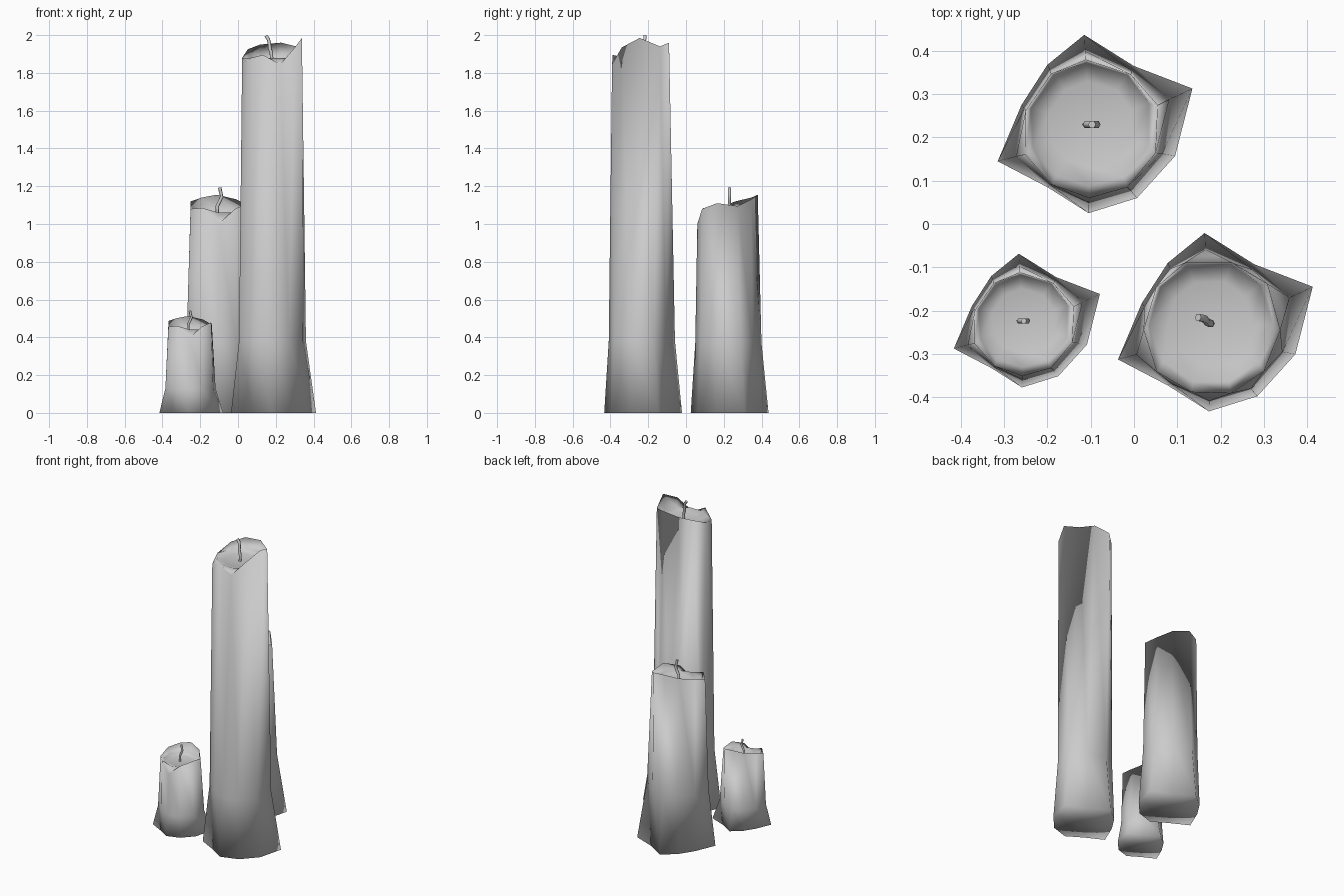
import bpy, bmesh, math
from mathutils import Vector

if "Cube" in bpy.data.objects:
    bpy.data.objects.remove(bpy.data.objects["Cube"])

# Irregular ten-sided foot of a candle, clockwise from the back, about its wick
FOOT = [(-.015, .207), (.1, .135), (.235, .083), (.195, -.073), (.107, -.17),
        (-.005, -.205), (-.1, -.145), (-.215, -.085), (-.16, .045), (-.1, .138)]


def ring(bm, spread, radius, heights, scale, twist=0.0, dy=0.0):
    """Ring that blends from a circle (spread 0) to the foot outline (spread 1)."""
    verts = []
    for (x, y), z in zip(FOOT, heights):
        a = math.atan2(y, x) + twist
        r = radius + spread * (math.hypot(x, y) - radius)
        verts.append(bm.verts.new((r * math.cos(a) * scale,
                                   (r * math.sin(a) + dy) * scale, z)))
    return verts


def candle(name, x, y, scale, kink, rim, pool, twist=0.0):
    bm = bmesh.new()
    rings = [
        ring(bm, 1.0, .155, [0] * 10, scale),                     # flared foot
        ring(bm, .40, .155, [kink] * 10, scale, 0, -.006),        # end of flare
        ring(bm, .10, .155, rim, scale, twist, -.01),             # uneven rim
        ring(bm, 0, .143, [pool] * 10, scale, twist, 0),          # wax pool edge
        ring(bm, 0, .10, [pool - .012 * scale] * 10, scale, twist, 0),
    ]
    for low, high in zip(rings, rings[1:]):
        for i in range(10):
            j = (i + 1) % 10
            bm.faces.new((low[i], low[j], high[j], high[i]))
    # underside and wax pool fans
    for loop, z in ((rings[0], 0), (rings[-1], pool - .016 * scale)):
        c = bm.verts.new((0, 0, z))
        for i in range(10):
            bm.faces.new((loop[i], loop[(i + 1) % 10], c))
    bmesh.ops.recalc_face_normals(bm, faces=bm.faces)
    for f in bm.faces:
        f.smooth = True
    me = bpy.data.meshes.new(name)
    bm.to_mesh(me)
    bm.free()
    ob = bpy.data.objects.new(name, me)
    ob.location = (x, y, 0)
    bpy.context.collection.objects.link(ob)


def wick(name, points, radius):
    """Bent six-sided wick swept along a short path."""
    bm = bmesh.new()
    pts = [Vector(p) for p in points]
    rings = []
    for i, p in enumerate(pts):
        t = (pts[min(i + 1, len(pts) - 1)] - pts[max(i - 1, 0)]).normalized()
        u = t.cross(Vector((0, 1, 0))).normalized()
        v = t.cross(u)
        rings.append([bm.verts.new(p + radius * (u * math.cos(k * math.pi / 3)
                                                 + v * math.sin(k * math.pi / 3)))
                      for k in range(6)])
    for a, b in zip(rings, rings[1:]):
        for k in range(6):
            bm.faces.new((a[k], a[(k + 1) % 6], b[(k + 1) % 6], b[k]))
    bm.faces.new(rings[0])
    bm.faces.new(rings[-1])
    bmesh.ops.recalc_face_normals(bm, faces=bm.faces)
    for f in bm.faces:
        f.smooth = len(f.verts) == 4
    me = bpy.data.meshes.new(name)
    bm.to_mesh(me)
    bm.free()
    bpy.context.collection.objects.link(bpy.data.objects.new(name, me))


# Medium candle rim; the small candle is the same shape at three quarters size
MEDIUM = [1.155, 1.13, 1.095, 1.11, 1.08, 1.0, 1.085, 1.08, 1.12, 1.14]
SMALL = [.513 + .75 * (z - 1.155) for z in MEDIUM]
TALL = [1.95, 1.96, 1.94, 1.985, 1.935, 1.845, 1.895, 1.855, 1.88, 1.925]

candle("medium_candle", -.10, .23, 1, .37, MEDIUM, 1.06)
candle("small_candle", -.255, -.224, .75, .13, SMALL, .442)
candle("tall_candle", .178, -.228, 1, .38, TALL, 1.88, math.radians(18))

# Wicks
BEND = [(-.006, -.03), (-.010, .0), (-.009, .05), (.003, .075), (.014, .1), (.010, .115), (.003, .148)]
wick("medium_wick", [(-.10 + x, .23, 1.045 + z) for x, z in BEND], .009)
wick("small_wick", [(-.257 + .75 * x, -.224, .43 + .75 * z) for x, z in BEND], .0068)
wick("tall_wick", [(.172, -.23, 1.84), (.178, -.23, 1.88), (.176, -.23, 1.91),
                   (.168, -.226, 1.93), (.166, -.222, 1.96), (.16, -.218, 1.98),
                   (.148, -.216, 1.996)], .009)
